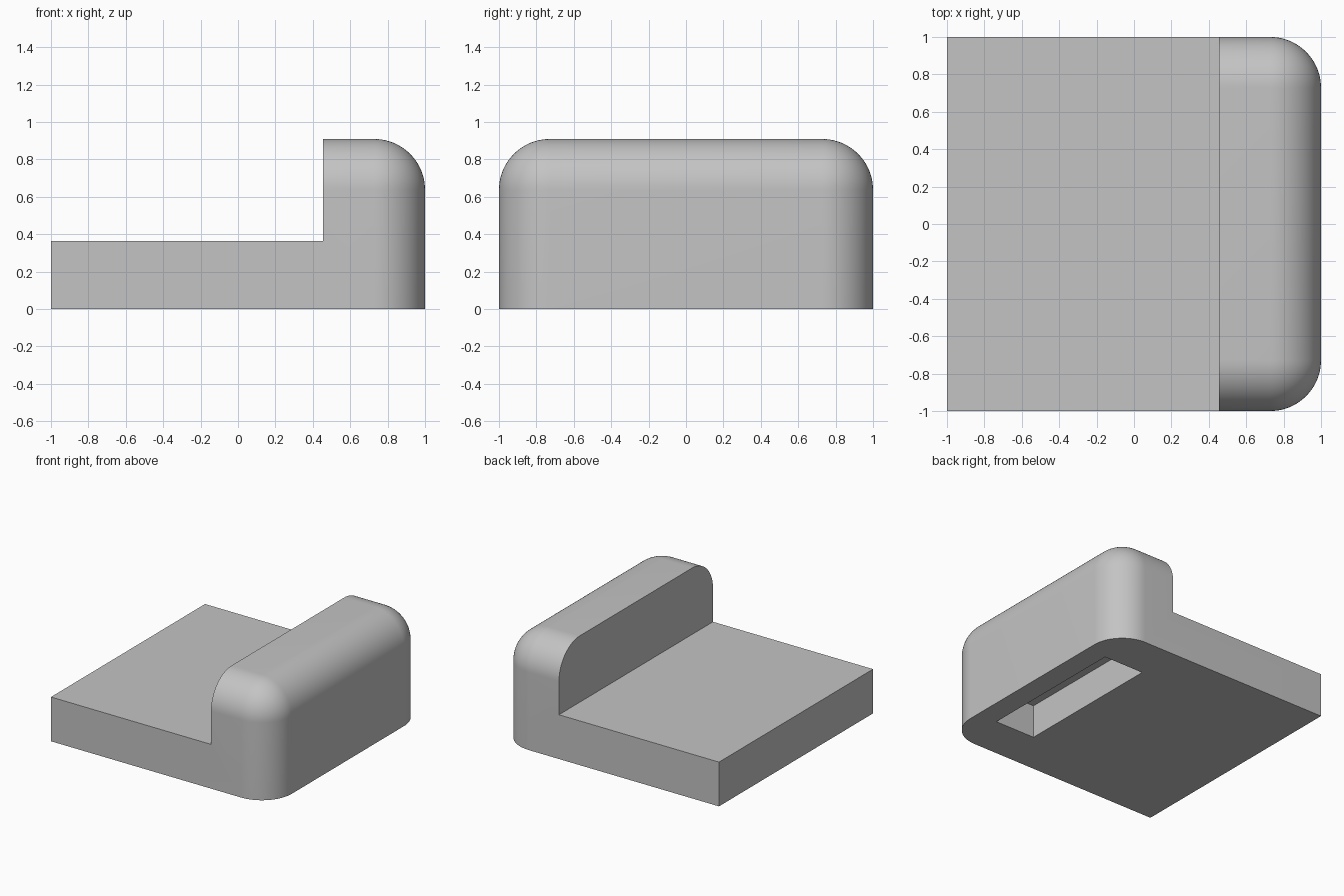
import bpy
import bmesh
import math

cube = bpy.data.objects.get("Cube")
if cube:
    bpy.data.objects.remove(cube, do_unlink=True)

U = 1 / 11  # design module

grey = bpy.data.materials.new("light_grey")
grey.use_nodes = True
colour = (0.55, 0.55, 0.55, 1)
grey.diffuse_color = colour
grey.node_tree.nodes["Principled BSDF"].inputs["Base Color"].default_value = colour


def box(name, low, high, radius=0):
    """Box between two corners; radius rounds the +x and top side edges."""
    bm = bmesh.new()
    bmesh.ops.create_cube(bm, size=1)
    for v in bm.verts:
        v.co = [l + (c + 0.5) * (h - l) for l, h, c in zip(low, high, v.co)]
    if radius:
        def rounded(edge):
            mid = (edge.verts[0].co + edge.verts[1].co) / 2
            on_side = abs(mid.y) > 0.99
            on_end = mid.x > 0.99
            on_top = mid.z > high[2] - 0.01
            return on_side + on_end + on_top == 2
        bmesh.ops.bevel(bm, geom=[e for e in bm.edges if rounded(e)],
                        offset=radius, offset_type='OFFSET', segments=20,
                        profile=0.5, affect='EDGES')
    mesh = bpy.data.meshes.new(name)
    bm.to_mesh(mesh)
    bm.free()
    mesh.materials.append(grey)
    obj = bpy.data.objects.new(name, mesh)
    bpy.context.collection.objects.link(obj)
    return obj


# Body with a rounded upright end
body = box("stepped_body", (-1, -1, 0), (1, 1, 10 * U), 3 * U)

# Cutters: the open step over the slab and the slot in the underside
step = box("step_cutter", (-1.5, -1.5, 4 * U), (5 * U, 1.5, 1.5))
slot = box("slot_cutter", (5 * U, -7 * U, -0.5), (9 * U, 7 * U, 3 * U))
for cutter in (step, slot):
    cutter.hide_render = True
    cutter.hide_viewport = True
    cutter.display_type = 'WIRE'
    cut = body.modifiers.new(cutter.name, 'BOOLEAN')
    cut.operation = 'DIFFERENCE'
    cut.solver = 'EXACT'
    cut.object = cutter

# Apply the cuts, then smooth the curved faces and keep the corners sharp
bpy.ops.object.select_all(action='DESELECT')
bpy.context.view_layer.objects.active = body
body.select_set(True)
for cutter in (step, slot):
    bpy.ops.object.modifier_apply(modifier=cutter.name)
    bpy.data.objects.remove(cutter, do_unlink=True)
bpy.ops.object.shade_smooth_by_angle(angle=math.radians(30))
